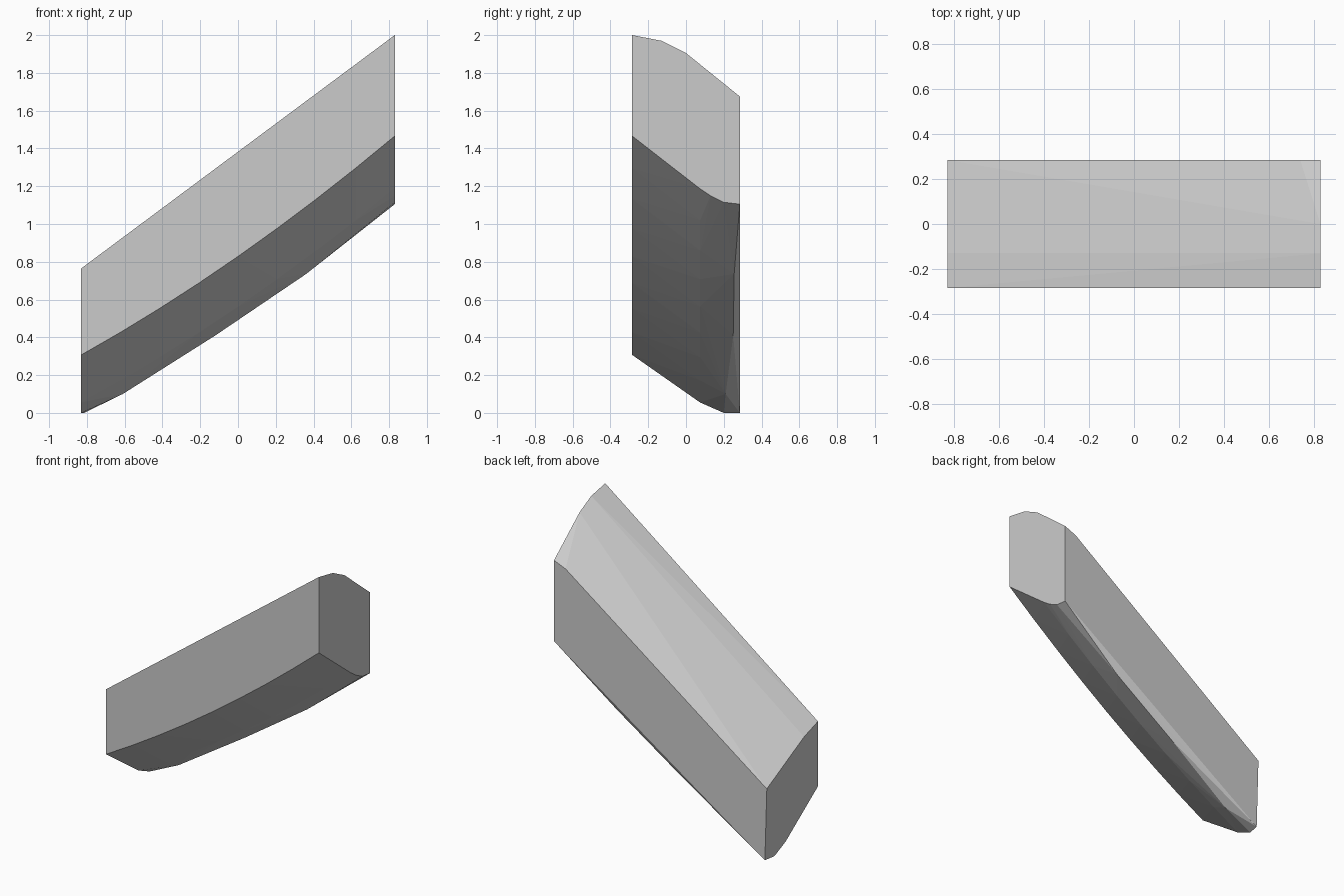
import bpy
import bmesh

cube = bpy.data.objects.get("Cube")
if cube:
    bpy.data.objects.remove(cube, do_unlink=True)

HALF_X, HALF_Y = 0.83, 0.285

# Plain grey stone
grey = bpy.data.materials.new("grey_stone")
grey.use_nodes = True
colour = (0.6, 0.6, 0.6, 1)
grey.diffuse_color = colour
grey.node_tree.nodes["Principled BSDF"].inputs["Base Color"].default_value = colour

# Outlines (y, z) of the high and low ends
high_end = [(-HALF_Y, 2.0), (-0.13, 1.97), (0, 1.905), (HALF_Y, 1.675),
            (HALF_Y, 1.105), (0.2, 1.115), (0.13, 1.15), (0.07, 1.19),
            (-HALF_Y, 1.466)]
low_end = [(-HALF_Y, 0.765), (-0.13, 0.715), (HALF_Y, 0.507),
           (0.2, 0), (0.075, 0.055), (-HALF_Y, 0.307)]
points = [(HALF_X, y, z) for y, z in high_end]
points += [(-HALF_X, y, z) for y, z in low_end]

# Chipped corners at the back
points += [(-0.815, HALF_Y, 0), (0.74, HALF_Y, 1.638)]

# Lowest ridge of the bowed underside
points += [(-0.61, 0.21, 0.1), (-0.12, 0.25, 0.41), (0.36, 0.255, 0.735)]

# Bowed lines along the underside: y, low z, high z
for y, low, high in [(-HALF_Y, 0.307, 1.466), (0.075, 0.055, 1.186)]:
    for i in range(1, 8):
        t = i / 8
        sag = 0.058 * 4 * t * (1 - t)
        points.append((HALF_X * (2 * t - 1), y, low + (high - low) * t - sag))

# Wrap the outlines into one convex slab
bm = bmesh.new()
for p in points:
    bm.verts.new(p)
hull = bmesh.ops.convex_hull(bm, input=bm.verts)
loose = [v for v in bm.verts if not v.link_faces]
bmesh.ops.delete(bm, geom=loose, context='VERTS')
bmesh.ops.dissolve_limit(bm, angle_limit=0.005, verts=bm.verts, edges=bm.edges)
bmesh.ops.recalc_face_normals(bm, faces=bm.faces)
mesh = bpy.data.meshes.new("sloping_slab")
bm.to_mesh(mesh)
bm.free()
mesh.materials.append(grey)
slab = bpy.data.objects.new("sloping_slab", mesh)
bpy.context.collection.objects.link(slab)
